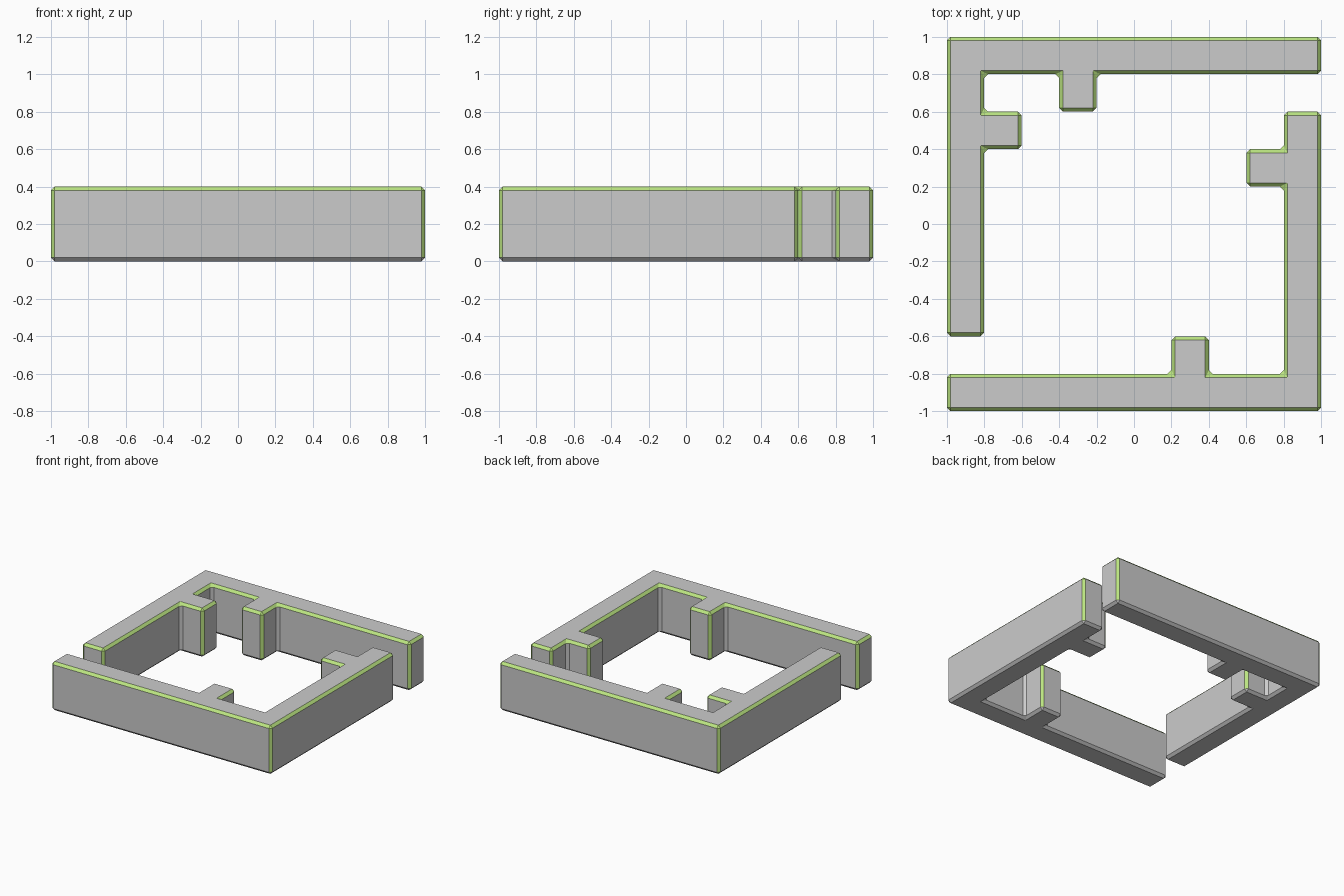
import bpy, bmesh

if "Cube" in bpy.data.objects:
    bpy.data.objects.remove(bpy.data.objects["Cube"])

HEIGHT, CHAMFER = 0.4, 0.02

trim = bpy.data.materials.new("green_trim")
trim.diffuse_color = (0.5, 0.78, 0.22, 1)
trim.use_nodes = True
trim.node_tree.nodes["Principled BSDF"].inputs["Base Color"].default_value = trim.diffuse_color
body = bpy.data.materials.new("grey_body")
body.diffuse_color = (0.8, 0.8, 0.8, 1)
body.use_nodes = True
body.node_tree.nodes["Principled BSDF"].inputs["Base Color"].default_value = body.diffuse_color


def wall(name, outline):
    """Extrude a plan outline and chamfer every edge, trimming the edges in green."""
    bm = bmesh.new()
    base = bm.faces.new([bm.verts.new((x, y, 0)) for x, y in outline])
    top = bmesh.ops.extrude_face_region(bm, geom=[base], use_keep_orig=True)["geom"]
    bmesh.ops.translate(bm, vec=(0, 0, HEIGHT),
                        verts=[v for v in top if isinstance(v, bmesh.types.BMVert)])
    bmesh.ops.recalc_face_normals(bm, faces=bm.faces[:])
    cut = bmesh.ops.bevel(bm, geom=bm.edges[:], offset=CHAMFER, segments=1,
                          profile=0.5, affect='EDGES', clamp_overlap=True)
    bm.normal_update()
    # Green on upper chamfers and outward vertical corners only
    for f in cut["faces"]:
        n = f.normal
        if max(abs(c) for c in n) > 0.99:
            continue
        if n.z > 0.1:
            f.material_index = 1
        elif abs(n.z) < 0.1:
            upright = [e for e in f.edges
                       if abs(e.verts[0].co.z - e.verts[1].co.z) > 0.2]
            f.material_index = int(all(e.is_convex for e in upright))
    mesh = bpy.data.meshes.new(name)
    bm.to_mesh(mesh)
    bm.free()
    mesh.materials.append(body)
    mesh.materials.append(trim)
    obj = bpy.data.objects.new(name, mesh)
    bpy.context.collection.objects.link(obj)


# Back and left walls with two inward stubs
wall("back_left_wall", [
    (-1, 1), (-1, -0.6), (-0.8, -0.6), (-0.8, 0.4), (-0.6, 0.4), (-0.6, 0.6),
    (-0.8, 0.6), (-0.8, 0.8), (-0.4, 0.8), (-0.4, 0.6), (-0.2, 0.6),
    (-0.2, 0.8), (1, 0.8), (1, 1)])

# Front and right walls with two inward stubs
wall("front_right_wall", [
    (-1, -1), (1, -1), (1, 0.6), (0.8, 0.6), (0.8, 0.4), (0.6, 0.4),
    (0.6, 0.2), (0.8, 0.2), (0.8, -0.8), (0.4, -0.8), (0.4, -0.6),
    (0.2, -0.6), (0.2, -0.8), (-1, -0.8)])
